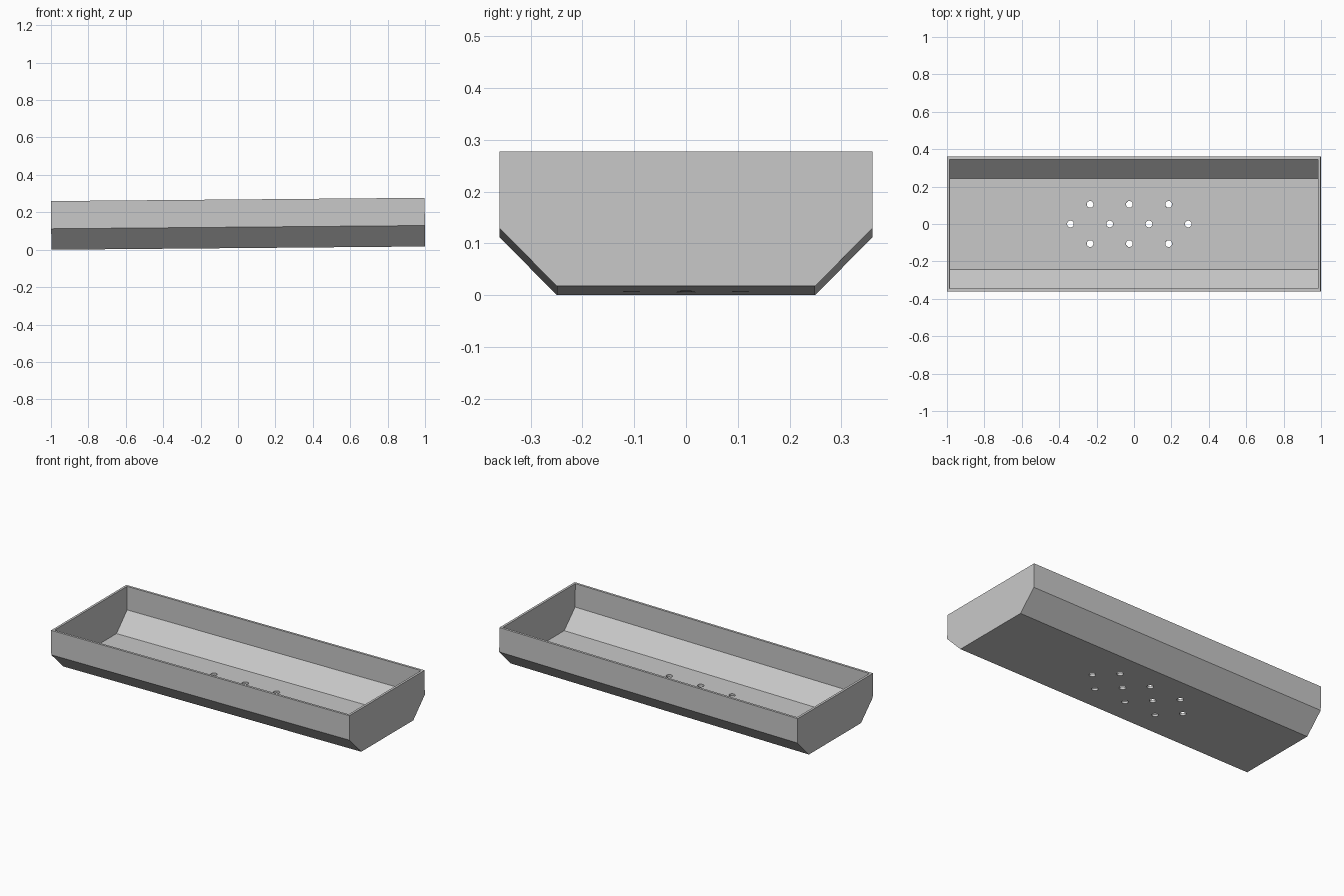
import bpy, bmesh
from math import radians, sin, cos, tan

if "Cube" in bpy.data.objects:
    bpy.data.objects.remove(bpy.data.objects["Cube"])

TILT = radians(0.5)
HEIGHT, HALF_W, HALF_BASE, KNEE = 0.26, 0.36, 0.249, 0.112
WALL = 0.014
LENGTH = (2 - HEIGHT * sin(TILT)) / cos(TILT)

grey = bpy.data.materials.new("light_grey")
grey.use_nodes = True
color = (0.58, 0.58, 0.58, 1)
grey.diffuse_color = color
grey.node_tree.nodes["Principled BSDF"].inputs["Base Color"].default_value = color


def finish(name, bm):
    bmesh.ops.recalc_face_normals(bm, faces=bm.faces)
    mesh = bpy.data.meshes.new(name)
    bm.to_mesh(mesh)
    bm.free()
    mesh.materials.append(grey)
    obj = bpy.data.objects.new(name, mesh)
    bpy.context.collection.objects.link(obj)
    return obj


def prism(name, half_profile, length):
    """Mirror a (y, z) half profile and extrude it along x."""
    bm = bmesh.new()
    outline = half_profile + [(-y, z) for y, z in reversed(half_profile)]
    face = bm.faces.new([bm.verts.new((-length / 2, y, z)) for y, z in outline])
    ext = bmesh.ops.extrude_face_region(bm, geom=[face])
    verts = [v for v in ext["geom"] if isinstance(v, bmesh.types.BMVert)]
    bmesh.ops.translate(bm, verts=verts, vec=(length, 0, 0))
    return finish(name, bm)


def cut(target, cutter):
    """Subtract a cutter, then discard it."""
    cutter.hide_render = True
    mod = target.modifiers.new("cut", "BOOLEAN")
    mod.operation, mod.solver, mod.object = "DIFFERENCE", "EXACT", cutter
    bpy.context.view_layer.objects.active = target
    bpy.ops.object.modifier_apply(modifier=mod.name)
    bpy.data.objects.remove(cutter)


# Outer tray body with chamfered lower sides
tray = prism("drain_tray", [(HALF_BASE, 0), (HALF_W, KNEE), (HALF_W, HEIGHT)], LENGTH)

# Hollow interior, offset evenly by the wall thickness
miter = WALL * tan(radians(22.5))
cut(tray, prism("cavity_cutter", [
    (HALF_BASE - miter, WALL), (HALF_W - WALL, KNEE + miter),
    (HALF_W - WALL, HEIGHT + 0.1)], LENGTH - 2 * WALL))

# Staggered drain holes through the floor
bm = bmesh.new()
for y, count in ((-0.105, 3), (0, 4), (0.105, 3)):
    for i in range(count):
        x = -0.026 + (i - (count - 1) / 2) * 0.21
        hole = bmesh.ops.create_cone(bm, cap_ends=True, segments=24,
                                     radius1=0.018, radius2=0.018, depth=0.1)
        bmesh.ops.translate(bm, verts=hole["verts"], vec=(x, y, 0))
cut(tray, finish("hole_cutter", bm))

# Slight fall toward one end, resting on the low edge
tray.rotation_euler.y = -TILT
tray.location = (HEIGHT / 2 * sin(TILT), 0, LENGTH / 2 * sin(TILT))
tray.select_set(True)
bpy.context.view_layer.objects.active = tray
bpy.ops.object.shade_smooth_by_angle(angle=radians(30))
